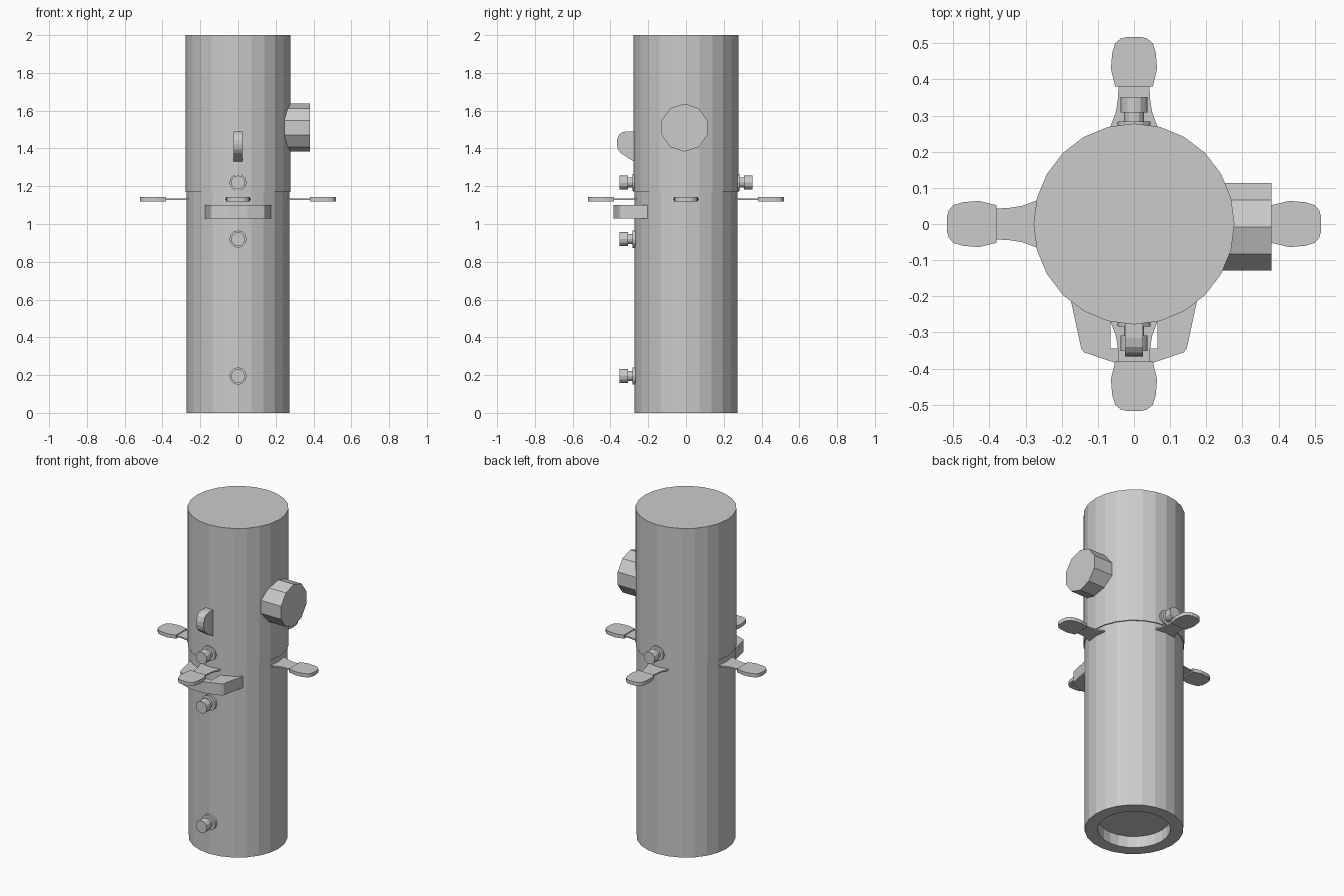
import bpy, bmesh
from math import pi, cos, sin, radians
from mathutils import Matrix

if "Cube" in bpy.data.objects:
    bpy.data.objects.remove(bpy.data.objects["Cube"])


def add_mesh(name, bm, matrix=Matrix()):
    bmesh.ops.transform(bm, matrix=matrix, verts=bm.verts)
    bmesh.ops.recalc_face_normals(bm, faces=bm.faces)
    mesh = bpy.data.meshes.new(name)
    bm.to_mesh(mesh)
    bm.free()
    obj = bpy.data.objects.new(name, mesh)
    bpy.context.collection.objects.link(obj)
    return obj


def lathe(name, profile, sides, matrix=Matrix(), start=0.0):
    """Stack rings of (radius, height) along local z, capping both ends."""
    bm = bmesh.new()
    rings = [[bm.verts.new((r * cos(start + 2 * pi * i / sides),
                            r * sin(start + 2 * pi * i / sides), z))
              for i in range(sides)] for r, z in profile]
    for a, b in zip(rings, rings[1:]):
        for i in range(sides):
            j = (i + 1) % sides
            bm.faces.new((a[i], a[j], b[j], b[i]))
    bm.faces.new(rings[0])
    bm.faces.new(rings[-1])
    return add_mesh(name, bm, matrix)


def prism(name, outline, low, high, matrix=Matrix()):
    """Extrude a flat outline along local z."""
    bm = bmesh.new()
    face = bm.faces.new([bm.verts.new((x, y, low)) for x, y in outline])
    ext = bmesh.ops.extrude_face_region(bm, geom=[face])
    verts = [v for v in ext["geom"] if isinstance(v, bmesh.types.BMVert)]
    bmesh.ops.translate(bm, verts=verts, vec=(0, 0, high - low))
    return add_mesh(name, bm, matrix)


def mirrored(half):
    """Complete an outline that is symmetric about y = 0."""
    return half + [(x, -y) for x, y in reversed(half)]


# Main tube with stepped upper sleeve and recessed base
lathe("body_tube", [(0.2, 0.07), (0.2, 0), (0.272, 0), (0.272, 1.17),
                    (0.278, 1.17), (0.278, 2)], 24)

# Four paddles on thin flared arms
arm = mirrored([(0.24, 0.075), (0.27, 0.065), (0.31, 0.05), (0.35, 0.044), (0.385, 0.043)])
paddle = mirrored([(0.38, 0.052), (0.43, 0.064), (0.475, 0.06),
                   (0.5, 0.052), (0.513, 0.037), (0.518, 0.018)])
for k, side in enumerate(("right", "back", "left", "front")):
    turn = Matrix.Rotation(k * pi / 2, 4, "Z")
    prism(f"arm_{side}", arm, 1.128, 1.136, turn)
    prism(f"paddle_{side}", paddle, 1.12, 1.142, turn)

# Front U-shaped bracket (outline drawn outwards, then turned to face -y)
bracket = mirrored([(0.385, 0.05), (0.355, 0.138), (0.345, 0.146), (0.205, 0.176),
                    (0.205, 0.065), (0.345, 0.065)])
front = Matrix.Rotation(-pi / 2, 4, "Z")
prism("front_bracket", bracket, 1.03, 1.10, front)

# Bolts with washer, neck and head
bolt = [(0.046, 0.255), (0.046, 0.284), (0.027, 0.284), (0.027, 0.308),
        (0.037, 0.308), (0.037, 0.352)]
for name, z, angle in (("front_upper_bolt", 1.22, 90), ("front_middle_bolt", 0.92, 90),
                       ("front_lower_bolt", 0.195, 90), ("back_bolt", 1.22, -90)):
    place = Matrix.Translation((0, 0, z)) @ Matrix.Rotation(radians(angle), 4, "X")
    lathe(name, bolt, 12, place)

# Rounded fin on the front, profile given as (distance outwards, height)
fin = [(0.25, 1.325), (0.275, 1.33), (0.345, 1.375), (0.36, 1.395), (0.366, 1.42),
       (0.365, 1.447), (0.355, 1.472), (0.34, 1.484), (0.315, 1.49), (0.25, 1.49)]
prism("front_fin", fin, -0.025, 0.025, front @ Matrix.Rotation(pi / 2, 4, "X"))

# Ten-sided side knob
knob_place = Matrix.Translation((0, -0.008, 1.51)) @ Matrix.Rotation(pi / 2, 4, "Y")
lathe("side_knob", [(0.127, 0.2), (0.127, 0.38)], 10, knob_place)
